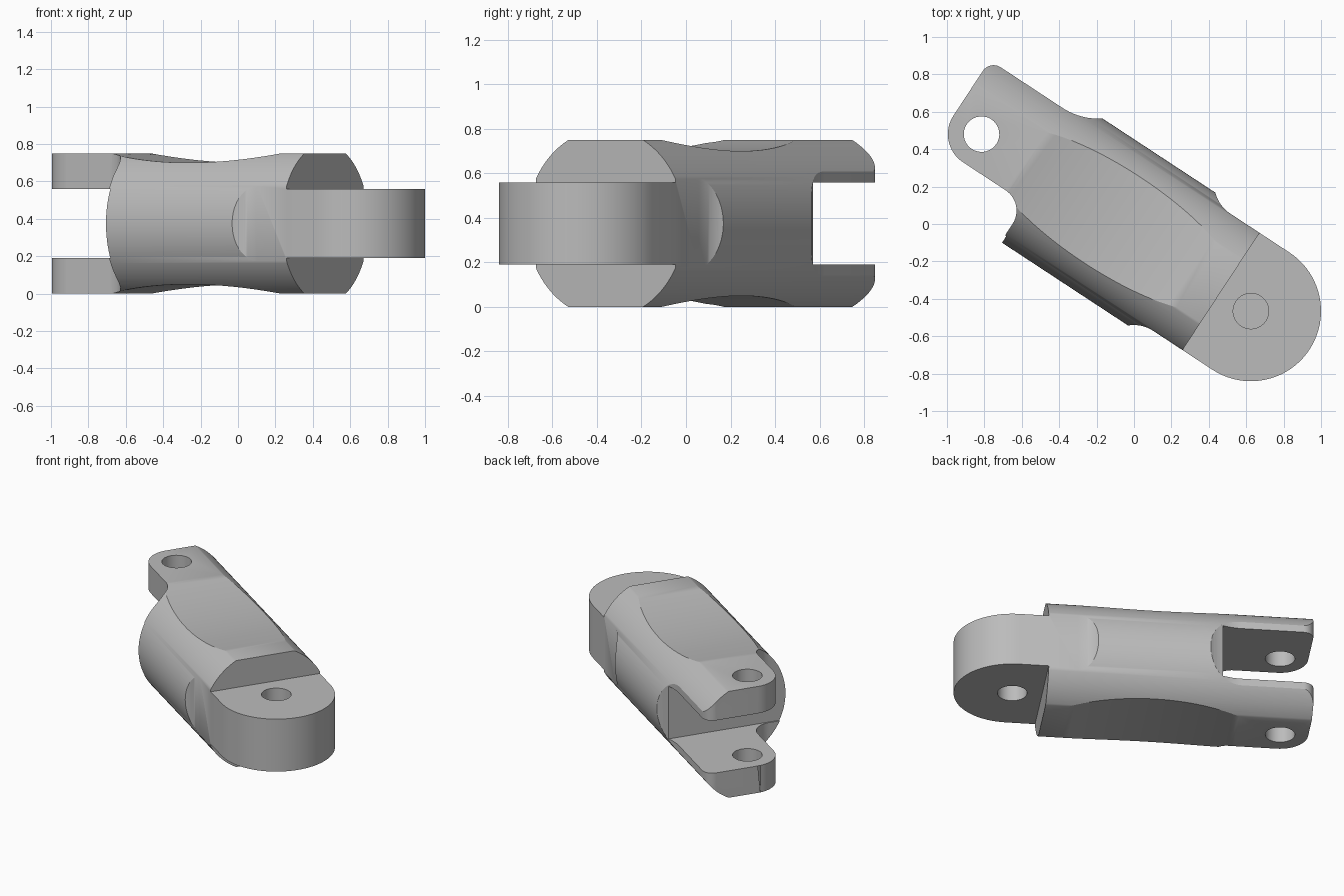
import bpy, bmesh
from math import sin, cos, radians
from mathutils import Matrix, Vector

cube = bpy.data.objects.get("Cube")
if cube:
    bpy.data.objects.remove(cube, do_unlink=True)

HEIGHT, MID = 0.75, 0.375
TONGUE_U, LUG_U = 0.778, -0.945      # pin positions along the link
SLOT_LOW, SLOT_HIGH = 0.19, 0.56
SHOULDER, SLOT_FLOOR, BODY_END = 0.587, -0.535, -0.543


def arc(cx, cy, r, start, end, steps=12):
    angles = [radians(start + (end - start) * i / steps) for i in range(steps + 1)]
    return [(cx + r * cos(a), cy + r * sin(a)) for a in angles]


def prism(name, outline, axis, low, high):
    """Extrude a closed 2D outline along the x, y or z axis."""
    place = {"x": lambda a, b: (low, a, b),
             "y": lambda a, b: (a, low, b),
             "z": lambda a, b: (a, b, low)}[axis]
    direction = Vector([high - low if axis == k else 0 for k in "xyz"])
    bm = bmesh.new()
    face = bm.faces.new([bm.verts.new(place(a, b)) for a, b in outline])
    result = bmesh.ops.extrude_face_region(bm, geom=[face])
    moved = [g for g in result["geom"] if isinstance(g, bmesh.types.BMVert)]
    bmesh.ops.translate(bm, verts=moved, vec=direction)
    bmesh.ops.recalc_face_normals(bm, faces=bm.faces)
    mesh = bpy.data.meshes.new(name)
    bm.to_mesh(mesh)
    bm.free()
    obj = bpy.data.objects.new(name, mesh)
    bpy.context.collection.objects.link(obj)
    return obj


def combine(target, tool, operation):
    mod = target.modifiers.new(operation.lower(), "BOOLEAN")
    mod.operation, mod.object, mod.solver = operation, tool, "EXACT"
    bpy.context.view_layer.objects.active = target
    bpy.ops.object.modifier_apply(modifier=mod.name)
    bpy.data.objects.remove(tool, do_unlink=True)


# Round bar running along the link
link = prism("link_body", arc(0, MID, 0.425, 0, 358, 179), "x", -1.3, 1.3)

# Plan outline: round tongue, bulged middle, offset lugs
plan = (arc(TONGUE_U, 0, 0.375, -90, 90, 40)
        + arc(0.40, 0.565, 0.19, -90, -143)
        + arc(-0.66, 0.705, 0.35, -47, -90)
        + arc(-1.055, 0.285, 0.07, 90, 180)
        + arc(LUG_U, 0, 0.18, 180, 270, 16)
        + arc(-0.673, -0.31, 0.13, 90, 0)
        + [(BODY_END, -0.45)]
        + arc(0.40, -0.565, 0.19, 143, 90))
combine(link, prism("plan_tool", plan, "z", -0.2, 1), "INTERSECT")

# Side outline: shallow waist above and below, tongue step, fork slot
R, DIP, SWEEP = 3.03, 0.05, 10.4
side = ([(1.2, SLOT_LOW), (1.2, SLOT_HIGH), (SHOULDER, SLOT_HIGH), (SHOULDER, HEIGHT)]
        + arc(-0.11, HEIGHT - DIP + R, R, SWEEP - 90, -SWEEP - 90, 24)
        + [(-1.2, HEIGHT), (-1.2, SLOT_HIGH), (SLOT_FLOOR, SLOT_HIGH),
           (SLOT_FLOOR, SLOT_LOW), (-1.2, SLOT_LOW), (-1.2, 0)]
        + arc(-0.11, DIP - R, R, 90 + SWEEP, 90 - SWEEP, 24)
        + [(SHOULDER, 0), (SHOULDER, SLOT_LOW)])
combine(link, prism("side_tool", side, "y", -0.6, 0.6), "INTERSECT")

# Pin holes: through the lugs, blind from both faces of the tongue
for u, low, high in ((LUG_U, -0.1, 0.9), (TONGUE_U, -0.1, 0.34), (TONGUE_U, 0.41, 0.9)):
    hole = arc(u, 0, 0.095, 0, 350, 35)
    combine(link, prism("hole_tool", hole, "z", low, high), "DIFFERENCE")

# Turn the link to its diagonal pose
link.data.transform(Matrix.Rotation(radians(-33.3), 4, "Z")
                    @ Matrix.Translation((0, -0.046, 0)))

# Plain grey finish
grey = bpy.data.materials.new("plain_grey")
grey.use_nodes = True
colour = (0.5, 0.5, 0.5, 1)
grey.diffuse_color = colour
grey.node_tree.nodes["Principled BSDF"].inputs["Base Color"].default_value = colour
link.data.materials.clear()
link.data.materials.append(grey)

bpy.ops.object.select_all(action="DESELECT")
link.select_set(True)
bpy.context.view_layer.objects.active = link
bpy.ops.object.shade_smooth_by_angle(angle=radians(30))
